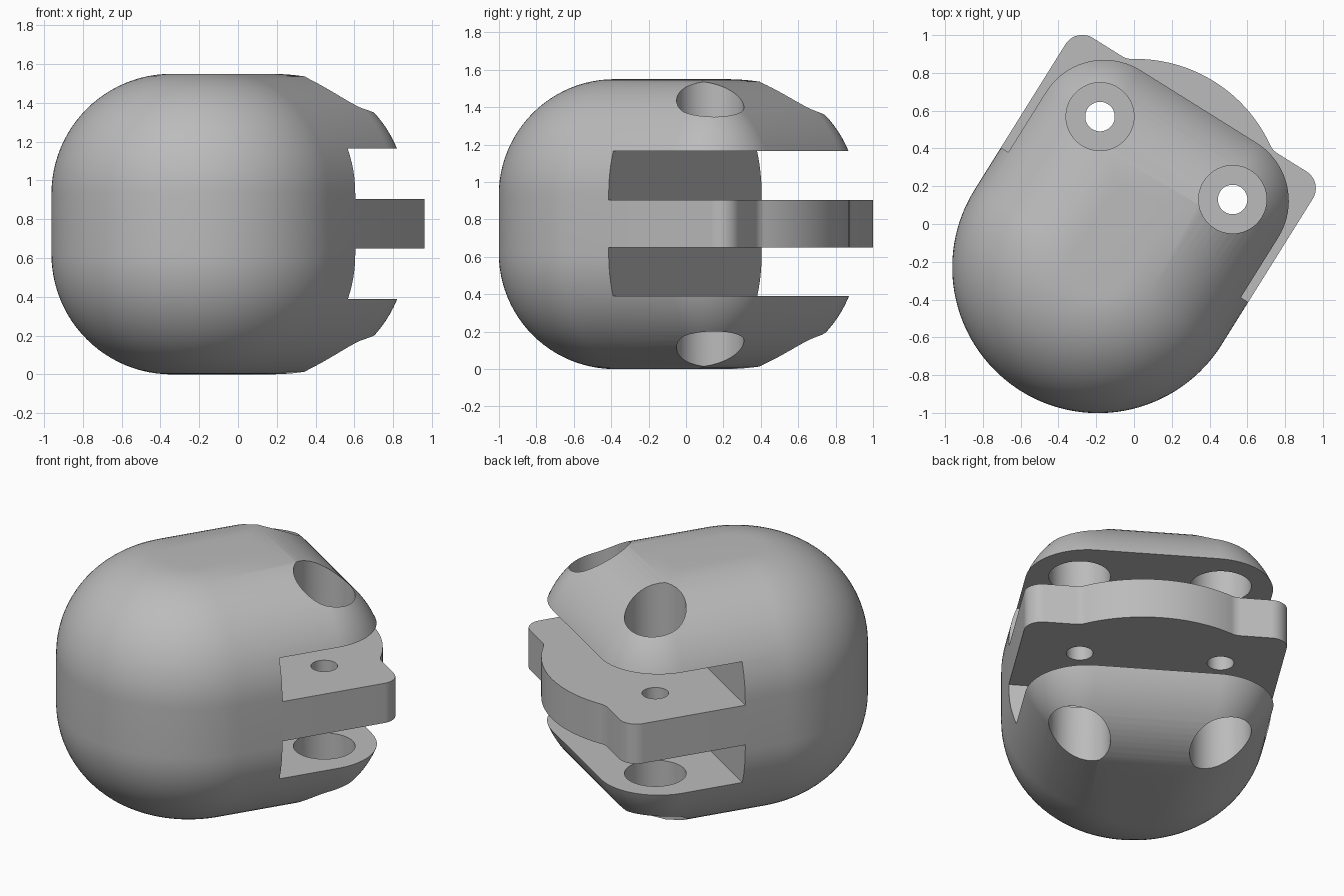
import bpy, bmesh
from math import sin, cos, pi, radians, sqrt, atan2

cube = bpy.data.objects.get("Cube")
if cube:
    bpy.data.objects.remove(cube, do_unlink=True)

HALF_W, MID_Z, FILLET = 0.772, 0.775, 0.62
REAR_V, END_V, CORNER = -0.295, 0.755, 0.41
SLOT_V, SLOT_LOW, SLOT_HIGH = -0.03, 0.39, 1.165
PLATE_LOW, PLATE_HIGH = 0.65, 0.905
HOLE_X, HOLE_Y = 0.414, 0.387

grey = bpy.data.materials.new("plain_grey")
grey.use_nodes = True
colour = (0.5, 0.5, 0.5, 1)
grey.diffuse_color = colour
grey.node_tree.nodes["Principled BSDF"].inputs["Base Color"].default_value = colour


def arc(cx, cy, r, start, end, steps):
    angles = [radians(start + (end - start) * i / steps) for i in range(steps + 1)]
    return [(cx + r * cos(a), cy + r * sin(a)) for a in angles]


def loft(name, rings):
    """Skin a stack of (outline, z) rings, capped at both ends."""
    bm = bmesh.new()
    loops = [[bm.verts.new((x, y, z)) for x, y in outline] for outline, z in rings]
    n = len(loops[0])
    for a, b in zip(loops, loops[1:]):
        for i in range(n):
            j = (i + 1) % n
            bm.faces.new((a[i], a[j], b[j], b[i]))
    bm.faces.new(loops[0][::-1])
    bm.faces.new(loops[-1])
    bmesh.ops.remove_doubles(bm, verts=bm.verts, dist=0.0001)
    bmesh.ops.recalc_face_normals(bm, faces=bm.faces)
    mesh = bpy.data.meshes.new(name)
    bm.to_mesh(mesh)
    bm.free()
    mesh.materials.append(grey)
    obj = bpy.data.objects.new(name, mesh)
    bpy.context.collection.objects.link(obj)
    obj.location = (-0.034, 0.021, 0)
    obj.rotation_euler.z = radians(-32)
    return obj


def activate(obj):
    bpy.ops.object.select_all(action='DESELECT')
    obj.select_set(True)
    bpy.context.view_layer.objects.active = obj


def cut(obj, cutter):
    cutter.hide_render = True
    mod = obj.modifiers.new("cut", 'BOOLEAN')
    mod.operation, mod.solver, mod.object = 'DIFFERENCE', 'EXACT', cutter
    activate(obj)
    bpy.ops.object.modifier_apply(modifier=mod.name)
    bpy.data.objects.remove(cutter, do_unlink=True)


def drill(obj, radius):
    for side in (-1, 1):
        ring = arc(side * HOLE_X, HOLE_Y, radius, 0, 360, 64)[:-1]
        cut(obj, loft("hole_cutter", [(ring, -0.5), (ring, 2)]))


# Rounded body: round rear, squared front, filleted top and bottom
def body_outline(inset):
    r = max(CORNER - inset, 0)
    cx, cy = HALF_W - inset - r, END_V - inset - r
    return (arc(0, REAR_V, HALF_W - inset, 180, 360, 64)
            + arc(cx, cy, r, 0, 90, 20) + arc(-cx, cy, r, 90, 180, 20))


steps = 24
rings = []
for side in (-1, 1):
    for i in range(steps + 1):
        t = (steps - i if side < 0 else i) / steps * pi / 2
        z = MID_Z + side * (MID_Z - FILLET + FILLET * sin(t))
        rings.append((body_outline(FILLET * (1 - cos(t))), z))
body = loft("forked_body", rings)

# Slot between the two fork arms, and wide holes through both arms
slot = [(-2, SLOT_V), (2, SLOT_V), (2, 2), (-2, 2)]
cut(body, loft("slot_cutter", [(slot, SLOT_LOW), (slot, SLOT_HIGH)]))
drill(body, 0.18)

# Middle plate: square-ended ears blended into a bulged centre
tab_v, ear_r, blend, bulge_v, bulge_r = 0.72, 0.105, 0.1, 0.08, 0.785
rise = tab_v + blend - bulge_v
blend_x = sqrt((bulge_r + blend) ** 2 - rise ** 2)
lean = atan2(rise, blend_x) * 180 / pi
half = ([(HALF_W, SLOT_V)]
        + arc(HALF_W - ear_r, tab_v - ear_r, ear_r, 0, 90, 12)
        + arc(blend_x, tab_v + blend, blend, 270, 180 + lean, 8)
        + arc(0, bulge_v, bulge_r, lean, 90, 20)[1:])
outline = half + [(-x, y) for x, y in half[-2::-1]]
plate = loft("middle_plate", [(outline, PLATE_LOW), (outline, PLATE_HIGH)])
drill(plate, 0.078)

for obj in (body, plate):
    activate(obj)
    bpy.ops.object.shade_smooth_by_angle(angle=radians(30))
